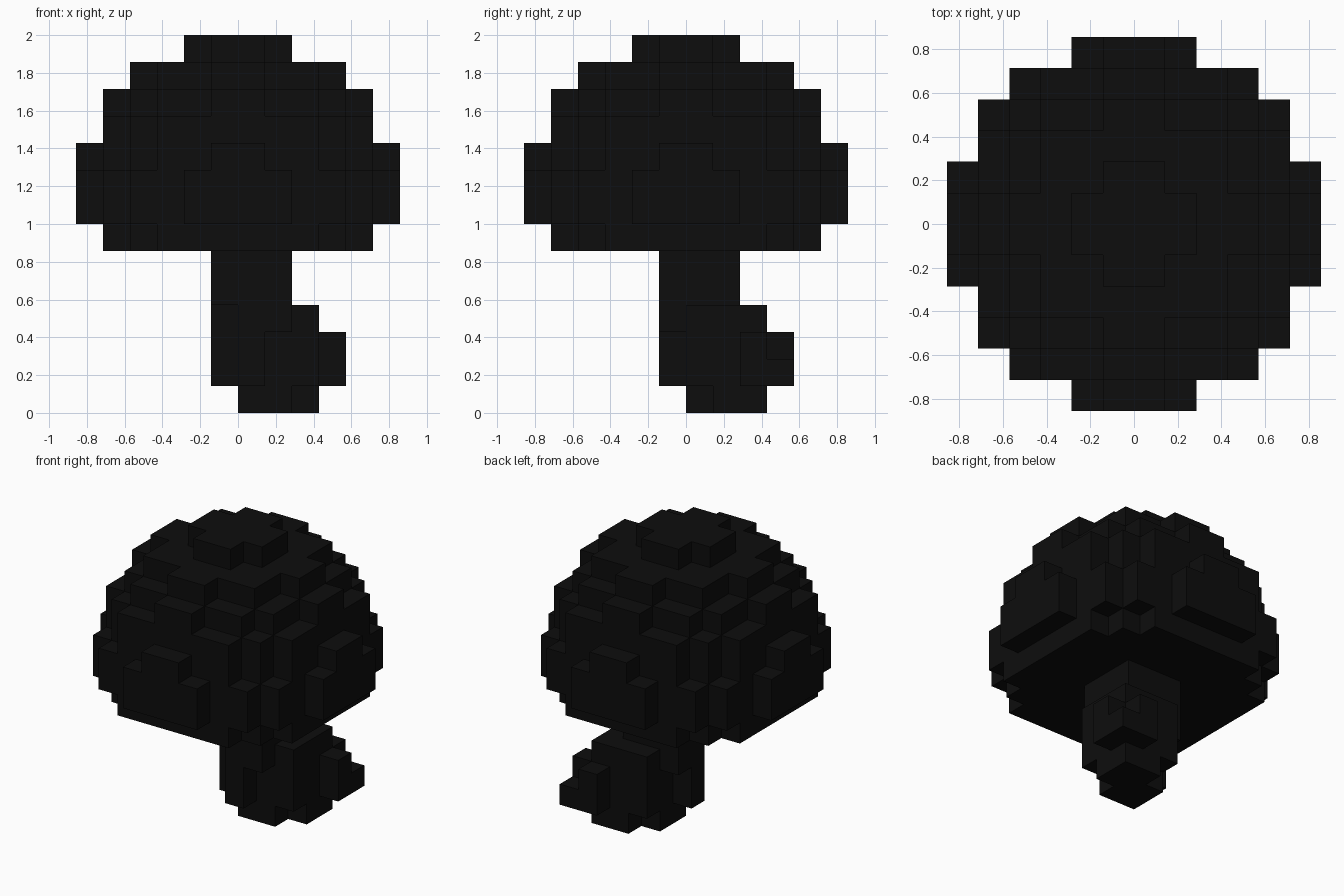
import bpy, bmesh
from mathutils import Vector

if "Cube" in bpy.data.objects:
    bpy.data.objects.remove(bpy.data.objects["Cube"])

U = 1 / 7  # edge of one block

black = bpy.data.materials.new("near_black")
black.diffuse_color = (0.004, 0.004, 0.004, 1)
black.use_nodes = True
black.node_tree.nodes["Principled BSDF"].inputs["Base Color"].default_value = black.diffuse_color

# Cap: blocky ball centred on z = 8 blocks, cut flat below layer 6
cap = set()
for i in range(-6, 6):
    for j in range(-6, 6):
        for k in range(6, 14):
            x, y, z = i + 0.5, j + 0.5, k - 7.5
            if x * x + y * y + z * z < 33 and (k > 6 or max(abs(x), abs(y)) < 5):
                cap.add((i, j, k))

# Stem: per layer (first cell, last cell, allowed offset from diagonal, left-out cells);
# it leans towards +x +y and rounds off at the foot
LAYERS = [
    (0, 2, 1, []),
    (-1, 3, 2, [(-1, -1), (1, -1), (3, 1)]),
    (-1, 3, 2, [(-1, -1), (1, -1), (3, 1), (3, 3)]),
    (-1, 2, 2, [(-1, -1)]),
    (-1, 1, 2, []),
    (-1, 1, 2, []),
]
stem = set()
for k, (lo, hi, spread, out) in enumerate(LAYERS):
    for i in range(lo, hi + 1):
        for j in range(lo, hi + 1):
            if abs(i - j) <= spread and (i, j) not in out and (j, i) not in out:
                stem.add((i, j, k))

solid = cap | stem


def build(name, cells):
    """Make the outer faces of a set of blocks."""
    bm = bmesh.new()
    for c in sorted(cells):
        for axis in range(3):
            for side in (0, 1):
                n = list(c)
                n[axis] += 2 * side - 1
                if tuple(n) in solid:
                    continue
                corners = [(0, 0), (1, 0), (1, 1), (0, 1)]
                if not side:
                    corners.reverse()
                verts = []
                for a, b in corners:
                    p = Vector(c)
                    p[axis] += side
                    p[(axis + 1) % 3] += a
                    p[(axis + 2) % 3] += b
                    verts.append(bm.verts.new(p * U))
                bm.faces.new(verts)
    bmesh.ops.remove_doubles(bm, verts=bm.verts[:], dist=0.001)
    mesh = bpy.data.meshes.new(name)
    bm.to_mesh(mesh)
    bm.free()
    mesh.materials.append(black)
    bpy.context.collection.objects.link(bpy.data.objects.new(name, mesh))


build("cap", cap)
build("stem", stem)
